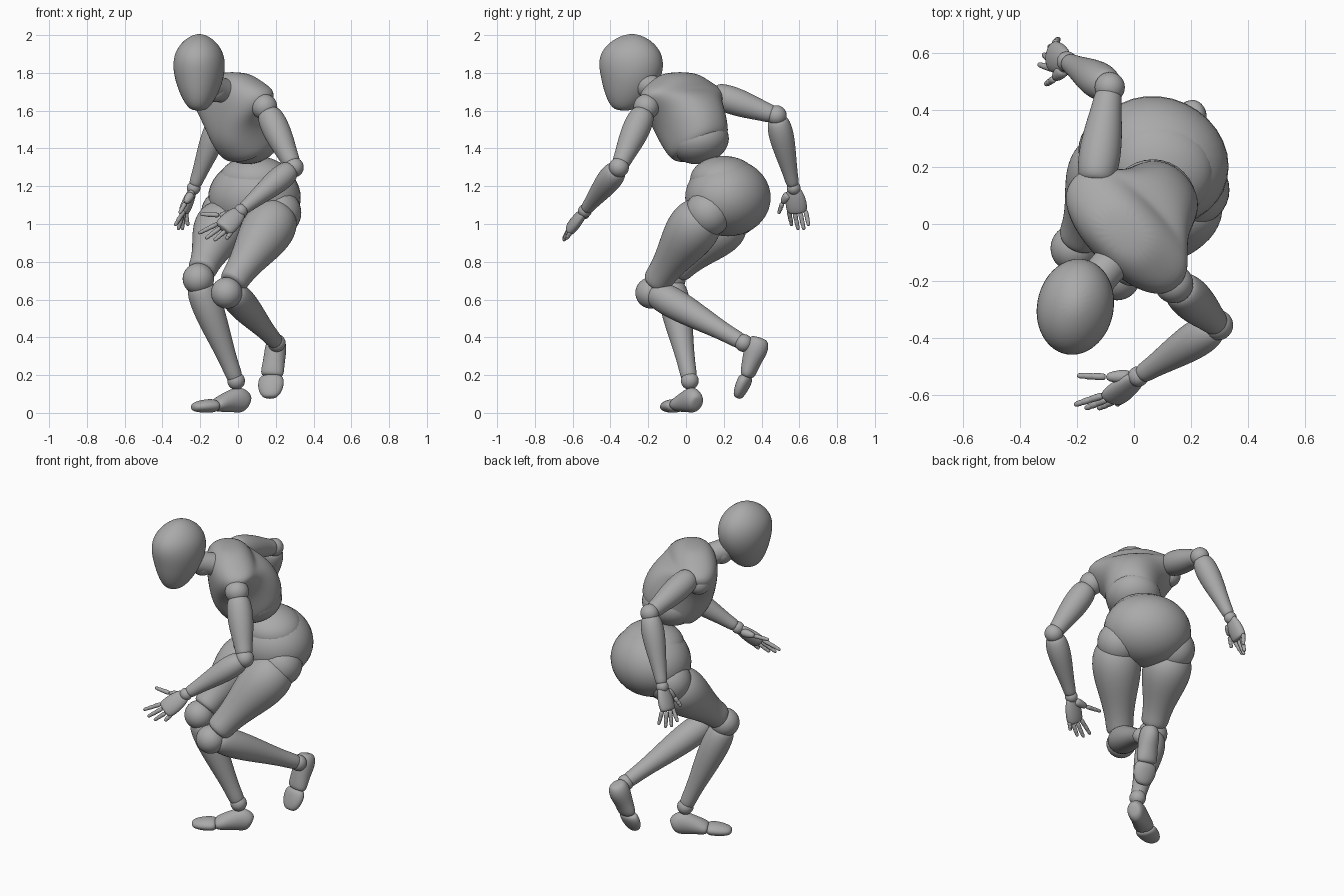
import bpy, bmesh, math
from mathutils import Vector, Matrix

cube = bpy.data.objects.get("Cube")
if cube:
    bpy.data.objects.remove(cube, do_unlink=True)

grey = bpy.data.materials.new("plain_grey")
grey.use_nodes = True
GREY = (0.4, 0.4, 0.4, 1)
grey.diffuse_color = GREY
grey.node_tree.nodes["Principled BSDF"].inputs["Base Color"].default_value = GREY


def finish(name, bm, subdiv=0):
    """Turn a bmesh into a smooth grey object."""
    bmesh.ops.recalc_face_normals(bm, faces=bm.faces)
    mesh = bpy.data.meshes.new(name)
    bm.to_mesh(mesh)
    bm.free()
    mesh.materials.append(grey)
    mesh.shade_smooth()
    obj = bpy.data.objects.new(name, mesh)
    bpy.context.collection.objects.link(obj)
    if subdiv:
        mod = obj.modifiers.new("smooth", "SUBSURF")
        mod.levels = mod.render_levels = subdiv
    return obj


def ball(name, centre, size, turn=0, tilt=0):
    """Ellipsoid with radii size, turned about z and tilted about its own x."""
    if not isinstance(size, tuple):
        size = (size,) * 3
    bm = bmesh.new()
    m = (Matrix.Translation(centre) @ Matrix.Rotation(math.radians(turn), 4, "Z")
         @ Matrix.Rotation(math.radians(tilt), 4, "X") @ Matrix.Diagonal((*size, 1)))
    bmesh.ops.create_uvsphere(bm, u_segments=32, v_segments=20, radius=1, matrix=m)
    return finish(name, bm)


def loft(name, points, sizes, side, sides=16, subdiv=2, box=1):
    """Closed skin over rings (half width, half depth) along a path; box < 1 squares them."""
    pts = [Vector(p) for p in points]
    bm = bmesh.new()
    rings = []
    for i, (p, (w, d)) in enumerate(zip(pts, sizes)):
        axis = (pts[min(i + 1, len(pts) - 1)] - pts[max(i - 1, 0)]).normalized()
        across = Vector(side)
        across = (across - axis * across.dot(axis)).normalized()
        deep = axis.cross(across)
        ring = []
        for k in range(sides):
            c, s = (math.copysign(abs(f(2 * math.pi * k / sides)) ** box, f(2 * math.pi * k / sides))
                    for f in (math.cos, math.sin))
            ring.append(bm.verts.new(p + across * w * c + deep * d * s))
        rings.append(ring)
    for low, high in zip(rings, rings[1:]):
        for k in range(sides):
            n = (k + 1) % sides
            bm.faces.new((low[k], low[n], high[n], high[k]))
    bm.faces.new(rings[0][::-1])
    bm.faces.new(rings[-1])
    return finish(name, bm, subdiv)


def limb(name, a, b, profile, side=(1, 0, 0), flat=1, sides=16, subdiv=2):
    """Straight tapered part; profile holds (position along, radius)."""
    a, b = Vector(a), Vector(b)
    return loft(name, [a.lerp(b, t) for t, r in profile],
                [(r, r * flat) for t, r in profile], side, sides, subdiv)


def body(left, fwd, z):
    """Point in the twisted frame of the chest."""
    k = math.sqrt(0.5)
    return Vector(((left - fwd) * k, (-left - fwd) * k, z))


THIGH = [(0, .06), (.04, .115), (.2, .147), (.4, .138), (.65, .1), (.85, .08), (.97, .08), (1, .055)]
SHIN = [(0, .05), (.05, .08), (.25, .086), (.5, .07), (.8, .047), (.97, .046), (1, .03)]
UPPER_ARM = [(0, .04), (.05, .068), (.3, .078), (.6, .068), (.85, .052), (.98, .05), (1, .03)]
FOREARM = [(0, .035), (.04, .06), (.25, .071), (.55, .056), (.85, .038), (.98, .036), (1, .02)]
FINGER = [(0, .008), (.03, .0145), (.4, .0135), (.44, .011), (.48, .0135),
          (.7, .0125), (.73, .0095), (.77, .012), (.95, .01), (1, .005)]

# Head and neck
loft("head",
     [(-.21, -.335, 1.6), (-.21, -.335, 1.62), (-.209, -.325, 1.675), (-.207, -.305, 1.75),
      (-.206, -.29, 1.83), (-.205, -.287, 1.91), (-.205, -.285, 1.975), (-.205, -.285, 2.007)],
     [(.03, .035), (.06, .072), (.095, .115), (.126, .155),
      (.142, .18), (.132, .168), (.083, .107), (.022, .028)], (1, -.2, 0))
limb("neck", (-.04, -.09, 1.69), (-.16, -.23, 1.74), [(0, .075), (.3, .066), (.8, .066), (1, .07)])
ball("neck_ball", (-.12, -.18, 1.71), .064)

# Chest shell flaring into the shoulders, over the abdomen
spine = [(-.11, 1.39), (-.1, 1.405), (-.08, 1.45), (-.045, 1.52), (-.005, 1.59),
         (.03, 1.65), (.045, 1.705), (.045, 1.765), (.045, 1.805)]
loft("chest", [body(0, f, z) for f, z in spine],
     [(.12, .13), (.147, .165), (.157, .19), (.168, .205), (.195, .19),
      (.265, .155), (.275, .135), (.165, .115), (.09, .06)], (1, -1, -.17), sides=24, box=.9)
ball("abdomen", body(-.005, -.095, 1.44), (.155, .16, .12), -45, 15)

# Pelvis and waist
ball("pelvis", (.087, .222, 1.14), (.25, .222, .205), -25)
ball("waist", (.09, .2, 1.235), (.195, .175, .125), -25)

# Legs
legs = {
    "left": dict(hip=(.21, .12, 1.06), top=(.23, .11, 1.08), bottom=(-.035, -.165, .68),
                 knee=(-.06, -.185, .635), shin=(-.04, -.18, .645), ankle=(.205, .305, .37)),
    "right": dict(hip=(-.07, .26, 1.06), top=(-.06, .26, 1.06), bottom=(-.195, -.06, .745),
                  knee=(-.21, -.085, .71), shin=(-.21, -.08, .69), ankle=(-.01, .02, .17)),
}
for s, p in legs.items():
    ball(s + "_hip_ball", p["hip"], .125)
    limb(s + "_thigh", p["top"], p["bottom"], THIGH)
    ball(s + "_knee", p["knee"], .083)
    limb(s + "_shin", p["shin"], p["ankle"], SHIN)
    ball(s + "_ankle_ball", p["ankle"], .047)

# Feet: left one trails with the toes down, right one stands
loft("left_foot", [(.205, .39, .4), (.205, .385, .385), (.2, .372, .34), (.19, .345, .27), (.18, .328, .205), (.178, .322, .19)],
     [(.025, .035), (.048, .056), (.06, .068), (.058, .05), (.066, .042), (.045, .028)], (1, -.2, 0))
loft("left_toes", [(.178, .322, .2), (.178, .317, .185), (.172, .295, .135), (.168, .276, .09), (.167, .27, .078)],
     [(.045, .022), (.07, .04), (.072, .037), (.05, .028), (.022, .014)], (1, -.2, 0))
loft("right_foot", [(.055, .06, .05), (.045, .055, .055), (.01, .035, .073), (-.05, 0, .06), (-.11, -.04, .042), (-.125, -.047, .04)],
     [(.025, .03), (.045, .053), (.052, .075), (.053, .057), (.062, .039), (.045, .027)], (-.4, .8, 0))
loft("right_toes", [(-.112, -.045, .038), (-.127, -.053, .038), (-.18, -.08, .036), (-.228, -.1, .031), (-.243, -.108, .029)],
     [(.045, .022), (.065, .038), (.063, .036), (.045, .027), (.02, .013)], (-.4, .8, 0))

# Arms and hands
arms = {
    "left": dict(shoulder=(.14, -.21, 1.62), top=(.155, -.22, 1.6), elbow=(.295, -.355, 1.3), wrist=(.015, -.535, 1.07),
                 knuckles=[(-.11, -.602, 1.0), (-.095, -.615, .98), (-.068, -.62, .962), (-.035, -.61, .958)],
                 tips=[(-.21, -.635, .95), (-.172, -.648, .922), (-.127, -.648, .912), (-.062, -.635, .92)],
                 thumb=[(-.01, -.535, 1.05), (-.1, -.537, 1.047), (-.2, -.532, 1.052)]),
    "right": dict(shoulder=(-.165, .11, 1.645), top=(-.135, .14, 1.69), elbow=(-.085, .48, 1.575), wrist=(-.235, .57, 1.19),
                  knuckles=[(-.285, .545, 1.07), (-.293, .575, 1.06), (-.29, .605, 1.06), (-.278, .633, 1.07)],
                  tips=[(-.335, .56, .99), (-.317, .595, .968), (-.295, .625, .968), (-.265, .65, .99)],
                  thumb=[(-.245, .545, 1.16), (-.28, .51, 1.11), (-.31, .49, 1.055)]),
}
for s, p in arms.items():
    shoulder, elbow, wrist = (Vector(p[k]) for k in ("shoulder", "elbow", "wrist"))
    ball(s + "_shoulder_ball", shoulder, .068)
    limb(s + "_upper_arm", p["top"], shoulder.lerp(elbow, .96), UPPER_ARM)
    ball(s + "_elbow", elbow, .053)
    limb(s + "_forearm", elbow.lerp(wrist, .03), wrist.lerp(elbow, .03), FOREARM)
    ball(s + "_wrist_ball", wrist, .036)
    knuckles = [Vector(k) for k in p["knuckles"]]
    middle = sum(knuckles, Vector()) / len(knuckles)
    spread = knuckles[-1] - knuckles[0]
    limb(s + "_palm", wrist, middle.lerp(wrist, -.05),
         [(0, .028), (.1, .042), (.5, .058), (.9, .057), (1, .045)], spread, .55)
    for finger, base, tip in zip(("index", "middle", "ring", "little"), knuckles, p["tips"]):
        limb(f"{s}_{finger}_finger", base, tip, FINGER, spread, 1, 8, 1)
    base, joint, tip = (Vector(k) for k in p["thumb"])
    limb(s + "_thumb_base", base, joint, [(0, .02), (.2, .029), (.7, .023), (1, .012)], spread, 1, 8, 1)
    limb(s + "_thumb", joint, tip, FINGER, spread, 1, 8, 1)
